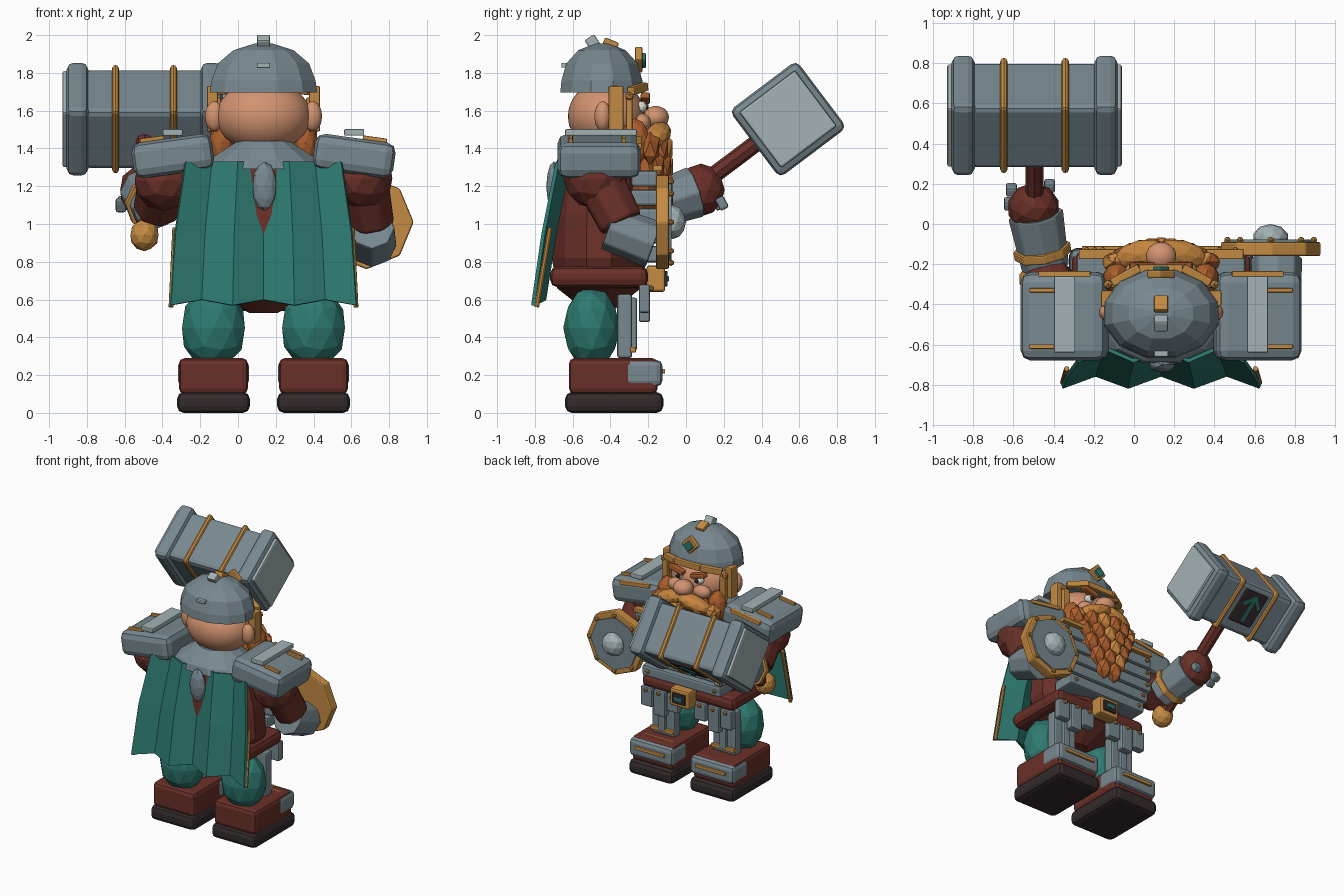
import bpy, bmesh, math
from mathutils import Vector, Matrix, Euler

if "Cube" in bpy.data.objects:
    bpy.data.objects.remove(bpy.data.objects["Cube"])

def material(name, r, g, b):
    lin = [((c / 255 + 0.055) / 1.055) ** 2.4 for c in (r, g, b)] + [1]
    m = bpy.data.materials.new(name)
    m.use_nodes = True
    m.diffuse_color = lin
    m.node_tree.nodes["Principled BSDF"].inputs["Base Color"].default_value = lin
    return m

STEEL = material("steel", 120, 137, 144)
PALE = material("pale steel", 163, 178, 180)
TEAL = material("teal cloth", 45, 122, 112)
LEATHER = material("red brown leather", 106, 48, 40)
DARK = material("dark sole", 52, 43, 44)
GOLD = material("gold", 196, 139, 66)
SKIN = material("skin", 210, 147, 112)
BEARD = material("orange hair", 172, 95, 44)
AMBER = material("amber hair", 200, 134, 62)
WHITE = material("eye white", 225, 225, 215)

CX = 0.135                       # body centre line
SIDES = (("left", 1), ("right", -1))

def finish(name, bm, mat, loc=(0, 0, 0), rot=(0, 0, 0), bevel=0, smooth=False):
    bmesh.ops.recalc_face_normals(bm, faces=bm.faces)
    me = bpy.data.meshes.new(name)
    bm.to_mesh(me)
    bm.free()
    me.materials.append(mat)
    for p in me.polygons:
        p.use_smooth = smooth
    ob = bpy.data.objects.new(name, me)
    bpy.context.collection.objects.link(ob)
    ob.location, ob.rotation_euler = loc, rot
    if bevel:
        mod = ob.modifiers.new("bevel", 'BEVEL')
        mod.width, mod.segments = bevel, 2
    return ob

def box(name, loc, size, mat, bevel=0.01, rot=(0, 0, 0)):
    bm = bmesh.new()
    bmesh.ops.create_cube(bm, size=1)
    bmesh.ops.scale(bm, vec=size, verts=bm.verts)
    return finish(name, bm, mat, loc, rot, bevel)

def ball(name, loc, radii, mat, detail=2, rot=(0, 0, 0), smooth=False):
    bm = bmesh.new()
    bmesh.ops.create_icosphere(bm, subdivisions=detail, radius=1)
    bmesh.ops.scale(bm, vec=radii, verts=bm.verts)
    return finish(name, bm, mat, loc, rot, 0, smooth)

def bolt(name, loc, r=0.017):
    return ball(name, loc, (r, r, r), GOLD, 1)

def rod(name, a, b, r1, mat, r2=None, sides=8, bevel=0):
    a, b = Vector(a), Vector(b)
    bm = bmesh.new()
    bmesh.ops.create_cone(bm, cap_ends=True, segments=sides, radius1=r1,
                          radius2=r1 if r2 is None else r2, depth=(b - a).length)
    rot = (b - a).to_track_quat('Z', 'Y').to_euler()
    return finish(name, bm, mat, (a + b) / 2, rot, bevel)

def lathe(name, center, rings, mat, sides=12):
    """Stacked oval rings of (z, x radius, y radius)."""
    bm = bmesh.new()
    loops = []
    for z, rx, ry in rings:
        angles = [math.tau * (i + 0.5) / sides for i in range(sides)]
        loops.append([bm.verts.new((rx * math.cos(t), ry * math.sin(t), z)) for t in angles])
    for lo, hi in zip(loops, loops[1:]):
        for i in range(sides):
            j = (i + 1) % sides
            bm.faces.new((lo[i], lo[j], hi[j], hi[i]))
    bm.faces.new(loops[0])
    bm.faces.new(loops[-1])
    return finish(name, bm, mat, (center[0], center[1], 0))

# Torso, belt and collar
lathe("tunic", (CX, -0.46), [(0.53, 0.08, 0.06), (0.66, 0.34, 0.23), (0.82, 0.4, 0.26),
      (1.05, 0.38, 0.25), (1.33, 0.3, 0.21)], LEATHER)
box("belt", (CX, -0.46, 0.72), (0.8, 0.52, 0.11), LEATHER, 0.04)
box("buckle", (CX, -0.16, 0.71), (0.17, 0.1, 0.14), GOLD, 0.015)
box("buckle_plate", (CX, -0.107, 0.71), (0.11, 0.02, 0.08), DARK, 0.005)
box("buckle_gem", (CX, -0.098, 0.71), (0.07, 0.015, 0.03), TEAL, 0.005)
lathe("collar", (CX, -0.46), [(1.29, 0.37, 0.24), (1.34, 0.3, 0.23), (1.44, 0.14, 0.13)], STEEL)
ball("collar_drop", (CX + 0.005, -0.7, 1.2), (0.065, 0.04, 0.13), STEEL)

# Layered chest plates
for i in range(5):
    z, w = 0.84 + 0.1 * i, 0.34 + 0.04 * min(i, 2)
    box("chest_plate", (CX, -0.22, z), (2 * w, 0.18 - 0.01 * i, 0.085), STEEL, 0.015)
    for n, s in SIDES:
        bolt(n + "_chest_bolt", (CX + s * (w - 0.05), -0.13, z))
box("chest_trim", (CX, -0.15, 1.295), (0.82, 0.05, 0.03), GOLD, 0.005)

# Folded cape
bm = bmesh.new()
rows = []
for z, half, y in ((1.33, 0.41, -0.66), (0.95, 0.465, -0.735), (0.57, 0.49, -0.79)):
    rows.append([bm.verts.new((half * (i / 3 - 1), y - (0.03 if i % 2 == 0 else -0.03),
                 z + (0.03 if z < 0.6 and i % 2 else 0))) for i in range(7)])
for up, low in zip(rows, rows[1:]):
    for i in range(6):
        bm.faces.new((up[i], up[i + 1], low[i + 1], low[i]))
cape = finish("cape", bm, TEAL, (CX, 0, 0))
cape.modifiers.new("thickness", 'SOLIDIFY').thickness = 0.02
for n, s in SIDES:
    rod(n + "_cape_trim", (CX + s * 0.47, -0.72, 0.98), (CX + s * 0.49, -0.79, 0.56), 0.013, GOLD)

# Legs, boots and tassets
for n, s in SIDES:
    x = CX + s * 0.265
    box(n + "_sole", (x, -0.38, 0.055), (0.385, 0.52, 0.11), DARK, 0.035)
    box(n + "_boot", (x, -0.385, 0.195), (0.365, 0.47, 0.19), LEATHER, 0.03)
    box(n + "_toe_cap", (x, -0.225, 0.21), (0.375, 0.2, 0.14), STEEL, 0.03)
    box(n + "_toe_strip", (x, -0.12, 0.22), (0.26, 0.02, 0.025), GOLD, 0.005)
    box(n + "_toe_top_strip", (x, -0.23, 0.28), (0.26, 0.025, 0.02), GOLD, 0.005)
    ball(n + "_trouser_leg", (x, -0.5, 0.45), (0.175, 0.15, 0.22), TEAL)
    box(n + "_shin_guard", (x, -0.325, 0.46), (0.2, 0.08, 0.34), STEEL, 0.015)
    box(n + "_shin_ridge", (x, -0.28, 0.47), (0.06, 0.04, 0.28), STEEL, 0.01)
    box(n + "_shin_strip", (x, -0.28, 0.335), (0.2, 0.03, 0.03), GOLD, 0.005)
    for off, h in ((0.12, 0.14), (0.235, 0.2), (0.345, 0.15)):
        px = CX + s * off
        box(n + "_tasset", (px, -0.22, 0.68 - h / 2), (0.1, 0.06, h), STEEL, 0.012)
        bolt(n + "_tasset_bolt", (px, -0.185, 0.66))

# Pauldrons
for n, s in SIDES:
    x, tilt = CX + s * 0.48, (0, s * 0.14, 0)
    box(n + "_pauldron", (x, -0.46, 1.36), (0.43, 0.44, 0.19), STEEL, 0.05, tilt)
    box(n + "_pauldron_plate", (x, -0.45, 1.485), (0.105, 0.38, 0.035), PALE, 0.006)
    for y in (-0.33, -0.61):
        box(n + "_pauldron_strip", (x + s * 0.11, y, 1.448), (0.13, 0.022, 0.025), GOLD, 0.005, tilt)
    box(n + "_pauldron_front_trim", (x, -0.25, 1.43), (0.26, 0.03, 0.03), GOLD, 0.005, tilt)

# Left arm and shield
ball("left_shoulder", (0.66, -0.48, 1.24), (0.165, 0.17, 0.16), LEATHER)
rod("left_upper_arm", (0.66, -0.48, 1.27), (0.71, -0.34, 1.0), 0.14, LEATHER, 0.125, bevel=0.02)
rod("left_gauntlet", (0.71, -0.41, 0.98), (0.71, -0.17, 0.89), 0.12, STEEL, 0.13, bevel=0.01)
SX, SZ = 0.68, 1.01
rod("shield_rim", (SX, -0.16, SZ), (SX, -0.09, SZ), 0.25, GOLD, bevel=0.01)
rod("shield_face", (SX, -0.1, SZ), (SX, -0.078, SZ), 0.205, STEEL)
ball("shield_boss", (SX, -0.07, SZ), (0.09, 0.07, 0.09), PALE)
for i in range(8):
    t = math.tau * i / 8
    bolt("shield_bolt", (SX + 0.215 * math.cos(t), -0.08, SZ + 0.215 * math.sin(t)), 0.018)

# Right arm
ball("right_shoulder", (-0.39, -0.46, 1.23), (0.165, 0.17, 0.16), LEATHER)
rod("right_upper_arm", (-0.39, -0.46, 1.25), (-0.43, -0.25, 1.08), 0.14, LEATHER, 0.13, bevel=0.02)
rod("right_gauntlet", (-0.44, -0.22, 1.08), (-0.49, 0.05, 1.17), 0.12, STEEL, 0.14, bevel=0.01)
rod("gauntlet_band", (-0.452, -0.16, 1.1), (-0.46, -0.115, 1.115), 0.145, GOLD, bevel=0.008)
ball("right_hand", (-0.5, 0.08, 1.18), (0.13, 0.125, 0.14), LEATHER)
for dx, y, z in ((-0.11, 0.17, 1.11), (-0.12, 0.1, 1.1), (0.08, 0.19, 1.11)):
    box("knuckle_plate", (-0.5 + dx, y, z), (0.055, 0.05, 0.07), STEEL, 0.012, (0.5, 0, 0))

# War hammer, laid out in its own tilted frame
TILT = (math.radians(37), 0, 0)
frame = Matrix.Translation((-0.495, 0.54, 1.555)) @ Euler(TILT).to_matrix().to_4x4()

def on_hammer(x, y, z):
    return frame @ Vector((x, y, z))

def hammer_box(name, loc, size, mat, bevel, turn=0):
    ob = box(name, (0, 0, 0), size, mat, bevel)
    ob.matrix_world = frame @ Matrix.Translation(loc) @ Matrix.Rotation(turn, 4, 'Z')

rod("hammer_handle", on_hammer(0, -1.0, 0), on_hammer(0, -0.15, 0), 0.045, LEATHER)
ball("hammer_pommel", on_hammer(0, -1.02, 0), (0.078, 0.078, 0.085), GOLD)
hammer_box("hammer_head", (0, 0, 0), (0.64, 0.385, 0.385), STEEL, 0.03)
for s in (-1, 1):
    hammer_box("hammer_collar", (s * 0.355, 0, 0), (0.115, 0.445, 0.445), STEEL, 0.035)
    hammer_box("hammer_face", (s * 0.42, 0, 0), (0.03, 0.37, 0.37), PALE, 0.012)
    hammer_box("hammer_band", (s * 0.153, 0, 0), (0.038, 0.42, 0.42), GOLD, 0.03)
hammer_box("emblem_plate", (0, 0.02, -0.195), (0.2, 0.26, 0.025), DARK, 0.01)
hammer_box("emblem_stem", (0, 0.01, -0.21), (0.025, 0.19, 0.012), TEAL, 0)
for s in (-1, 1):
    hammer_box("emblem_barb", (s * 0.033, 0.08, -0.21), (0.024, 0.11, 0.012), TEAL, 0, s * 0.75)

# Head and face
ball("head", (CX, -0.42, 1.57), (0.25, 0.205, 0.19), SKIN, 4, smooth=True)
ball("nose", (CX, -0.16, 1.565), (0.075, 0.07, 0.06), SKIN, 3, smooth=True)
for n, s in SIDES:
    ball(n + "_ear", (CX + s * 0.26, -0.44, 1.57), (0.05, 0.045, 0.08), SKIN, 3, smooth=True)
    ball(n + "_cheek", (CX + s * 0.11, -0.235, 1.535), (0.07, 0.05, 0.05), SKIN, 3, smooth=True)
    ball(n + "_eye", (CX + s * 0.085, -0.235, 1.62), (0.04, 0.03, 0.032), WHITE, 2)
    ball(n + "_pupil", (CX + s * 0.08, -0.21, 1.62), (0.017, 0.012, 0.018), DARK, 2)
    box(n + "_eyebrow", (CX + s * 0.095, -0.215, 1.665), (0.13, 0.05, 0.035), BEARD, 0.01, (0, -s * 0.25, 0))
    ball(n + "_moustache", (CX + s * 0.1, -0.15, 1.475), (0.14, 0.07, 0.055), AMBER, 2, (0, s * 0.3, -s * 0.2))
    ball(n + "_moustache_tip", (CX + s * 0.22, -0.19, 1.43), (0.065, 0.06, 0.05), AMBER, 1)
    ball(n + "_sideburn", (CX + s * 0.22, -0.27, 1.43), (0.07, 0.08, 0.13), BEARD, 2)

# Beard of overlapping locks
ball("beard", (CX, -0.22, 1.26), (0.27, 0.12, 0.29), BEARD)
for row in range(5):
    count, z = 6 - row, 1.4 - 0.095 * row
    for i in range(count):
        u = i - (count - 1) / 2
        ball("beard_lock", (CX + u * 0.095, -0.115 - 0.012 * u * u, z), (0.062, 0.055, 0.09),
             AMBER if (row + i) % 3 == 0 else BEARD, 1)

# Helmet
lathe("helmet", (CX, -0.445), [(1.695, 0.295, 0.228), (1.76, 0.285, 0.222), (1.85, 0.25, 0.195),
      (1.92, 0.165, 0.13), (1.955, 0.05, 0.04)], STEEL)
box("crest_back", (CX, -0.49, 1.955), (0.07, 0.06, 0.08), PALE, 0.008, (0.6, 0, 0))
box("crest_front", (CX, -0.4, 1.95), (0.07, 0.08, 0.05), GOLD, 0.008, (-0.4, 0, 0))
box("helmet_back_clip", (CX, -0.645, 1.84), (0.07, 0.03, 0.025), PALE, 0.005)
box("brow_band", (CX, -0.225, 1.725), (0.22, 0.045, 0.045), GOLD, 0.008)
box("crest_badge", (CX, -0.25, 1.87), (0.1, 0.04, 0.1), GOLD, 0.008, (0, math.pi / 4, 0))
box("badge_gem", (CX, -0.225, 1.865), (0.06, 0.025, 0.06), TEAL, 0.006, (0, math.pi / 4, 0))
for n, s in SIDES:
    box(n + "_brow_band", (CX + s * 0.175, -0.255, 1.715), (0.16, 0.045, 0.045), GOLD, 0.008, (0, s * 0.15, -s * 0.5))
    box(n + "_cheek_guard", (CX + s * 0.27, -0.37, 1.61), (0.06, 0.08, 0.24), GOLD, 0.008)
    box(n + "_cheek_bar", (CX + s * 0.25, -0.3, 1.57), (0.05, 0.035, 0.2), GOLD, 0.008)
    bolt(n + "_cheek_bolt", (CX + s * 0.265, -0.3, 1.675), 0.025)
